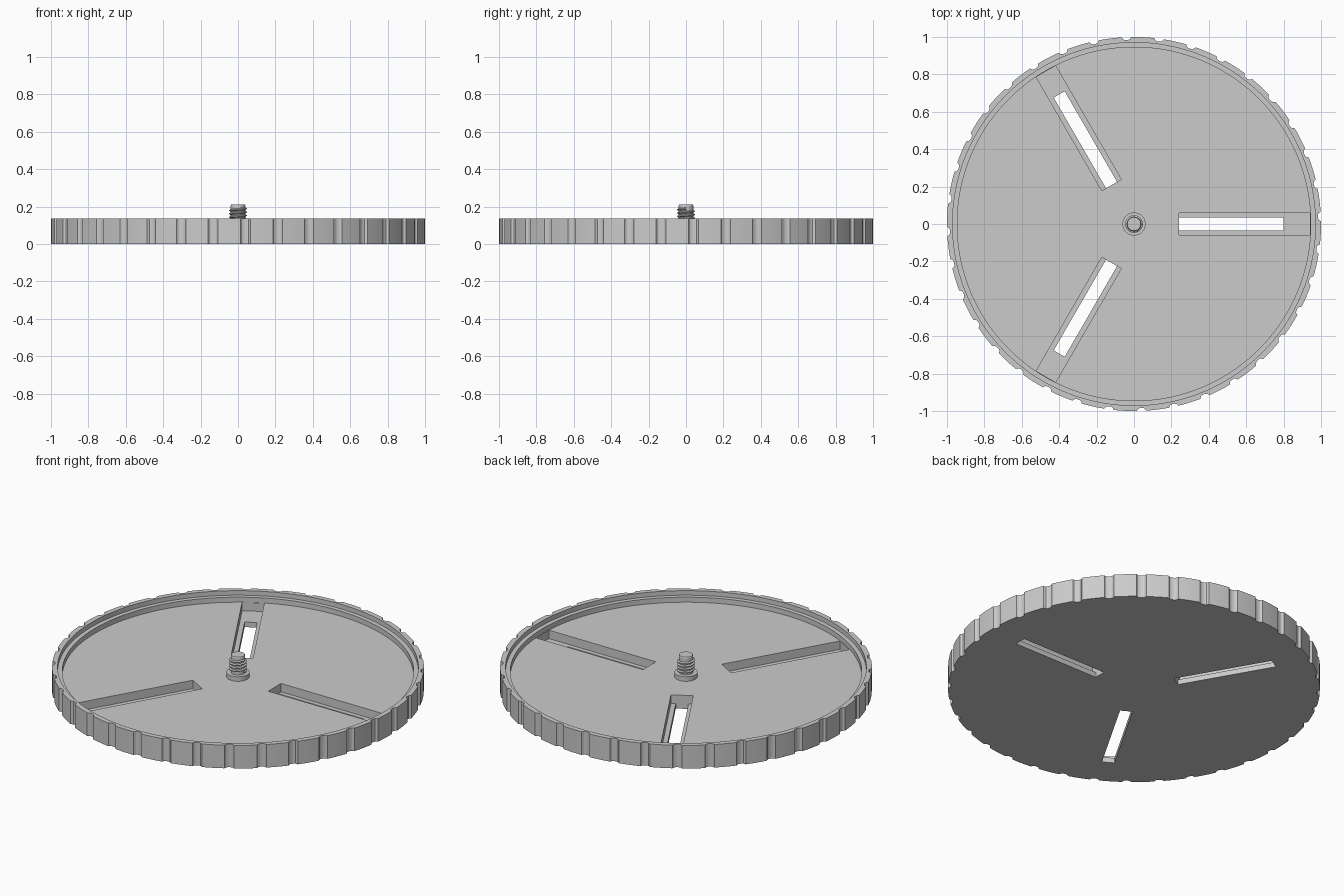
import bpy, bmesh
from math import sin, cos, pi, radians

cube = bpy.data.objects.get("Cube")
if cube:
    bpy.data.objects.remove(cube)

grey = bpy.data.materials.new("plain grey")
grey.use_nodes = True
colour = (0.6, 0.6, 0.6, 1)
grey.diffuse_color = colour
grey.node_tree.nodes["Principled BSDF"].inputs["Base Color"].default_value = colour


def finish(name, bm, smooth=True):
    bmesh.ops.recalc_face_normals(bm, faces=bm.faces)
    mesh = bpy.data.meshes.new(name)
    bm.to_mesh(mesh)
    bm.free()
    mesh.materials.append(grey)
    obj = bpy.data.objects.new(name, mesh)
    bpy.context.collection.objects.link(obj)
    if smooth:
        bpy.ops.object.select_all(action="DESELECT")
        obj.select_set(True)
        bpy.context.view_layer.objects.active = obj
        bpy.ops.object.shade_smooth_by_angle(angle=radians(25))
    return obj


def stack(bm, rings):
    """Join rings of equal point count and cap both ends."""
    loops = [[bm.verts.new(p) for p in ring] for ring in rings]
    for a, b in zip(loops, loops[1:]):
        for i in range(len(a)):
            j = (i + 1) % len(a)
            bm.faces.new((a[i], a[j], b[j], b[i]))
    bm.faces.new(loops[0])
    bm.faces.new(loops[-1])


# Scalloped outline of the rim: shallow rounded grip notches
NOTCHES, PHASE, HALF, DEPTH = 36, radians(2.3), radians(1.5), 0.016
step = 2 * pi / NOTCHES
outline = []
for n in range(NOTCHES):
    mid = PHASE + n * step
    for k in range(7):
        t = k / 3 - 1
        outline.append((mid + t * HALF, 1 - DEPTH * (1 - t * t) ** 0.5))
    for k in range(1, 4):
        outline.append((mid + HALF + k / 4 * (step - 2 * HALF), 1))


def ring(z, radius=None):
    return [((radius or r) * cos(a), (radius or r) * sin(a), z) for a, r in outline]


# Dish with raised rim and stepped ledge
FLOOR, TOP = 0.08, 0.137
bm = bmesh.new()
stack(bm, [ring(0), ring(TOP), ring(TOP, 0.97), ring(0.11, 0.97),
           ring(0.11, 0.945), ring(FLOOR, 0.945)])
dish = finish("dish", bm, False)


# Three radial slots, each a wide channel over a narrow through opening
def slot_cutter(name, x0, x1, half, z0, z1):
    bm = bmesh.new()
    for n in range(3):
        a = n * 2 * pi / 3
        rings = [[(x * cos(a) - y * sin(a), x * sin(a) + y * cos(a), z)
                  for x, y in ((x0, -half), (x1, -half), (x1, half), (x0, half))]
                 for z in (z0, z1)]
        stack(bm, rings)
    cutter = finish(name, bm, False)
    cutter.hide_render = True
    mod = dish.modifiers.new(name, "BOOLEAN")
    mod.operation = "DIFFERENCE"
    mod.solver = "EXACT"
    mod.object = cutter
    return cutter


cutters = [slot_cutter("channel_cutter", 0.24, 0.942, 0.06, 0.03, 0.1),
           slot_cutter("opening_cutter", 0.24, 0.8, 0.034, -0.1, 0.05)]
bpy.ops.object.select_all(action="DESELECT")
dish.select_set(True)
bpy.context.view_layer.objects.active = dish
for mod in list(dish.modifiers):
    bpy.ops.object.modifier_apply(modifier=mod.name)
for cutter in cutters:
    bpy.data.objects.remove(cutter)
bpy.ops.object.shade_smooth_by_angle(angle=radians(25))


# Centre collar and screw shaft
def turned(name, profile, sides=32):
    bm = bmesh.new()
    stack(bm, [[(r * cos(2 * pi * i / sides), r * sin(2 * pi * i / sides), z)
                for i in range(sides)] for r, z in profile])
    return finish(name, bm)


turned("collar", [(0.062, FLOOR - 0.01), (0.062, 0.107)])
turned("screw_shaft", [(0.039, 0.1), (0.039, 0.205), (0.036, 0.211)])

# Helical thread with a triangular section
PITCH, TURNS, SIDES = 0.018, 4, 32
bm = bmesh.new()
sections = []
for i in range(TURNS * SIDES + 1):
    a, z = 2 * pi * i / SIDES, 0.116 + PITCH * i / SIDES
    sections.append([(r * cos(a), r * sin(a), z + dz)
                     for r, dz in ((0.036, -0.008), (0.047, -0.002),
                                   (0.047, 0.002), (0.036, 0.008))])
stack(bm, sections)
finish("screw_thread", bm)
